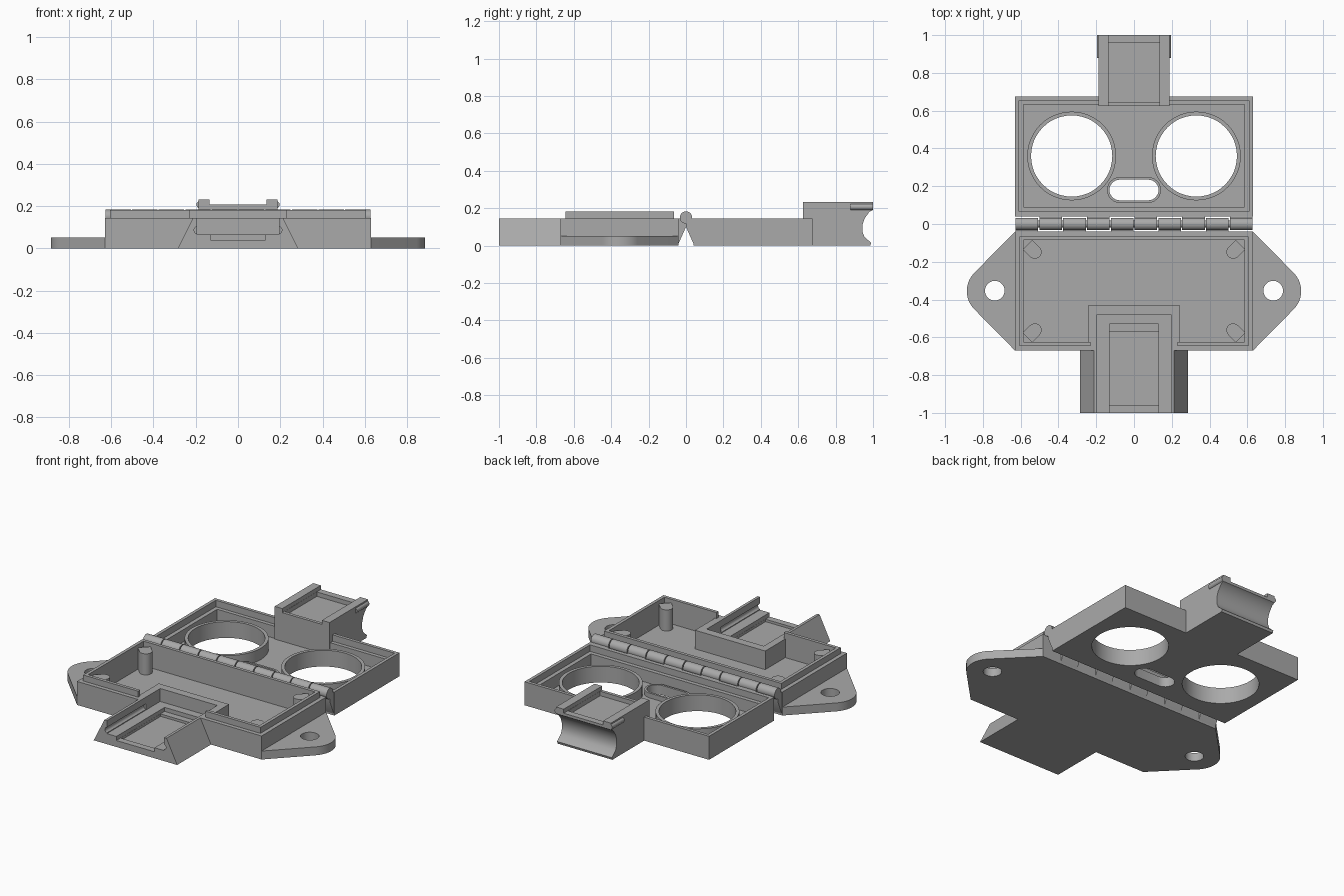
import bpy, bmesh
from math import pi, cos, sin, radians
from mathutils import Vector

if "Cube" in bpy.data.objects:
    bpy.data.objects.remove(bpy.data.objects["Cube"])

grey = bpy.data.materials.new("plain grey")
grey.use_nodes = True
grey.diffuse_color = (0.4, 0.4, 0.4, 1)
grey.node_tree.nodes["Principled BSDF"].inputs["Base Color"].default_value = (0.4, 0.4, 0.4, 1)


def prism(name, pts, axis, a, b):
    """Extrude a 2D outline along an axis from a to b."""
    place = {"x": lambda p, t: (t, p[0], p[1]),
             "y": lambda p, t: (p[0], t, p[1]),
             "z": lambda p, t: (p[0], p[1], t)}[axis]
    bm = bmesh.new()
    lo = [bm.verts.new(place(p, a)) for p in pts]
    hi = [bm.verts.new(place(p, b)) for p in pts]
    bm.faces.new(lo)
    bm.faces.new(hi)
    for i in range(len(pts)):
        j = (i + 1) % len(pts)
        bm.faces.new((lo[i], lo[j], hi[j], hi[i]))
    bmesh.ops.recalc_face_normals(bm, faces=bm.faces)
    me = bpy.data.meshes.new(name)
    bm.to_mesh(me)
    bm.free()
    me.materials.append(grey)
    ob = bpy.data.objects.new(name, me)
    bpy.context.collection.objects.link(ob)
    return ob


def box(name, x0, x1, y0, y1, z0, z1):
    return prism(name, [(x0, y0), (x1, y0), (x1, y1), (x0, y1)], "z", z0, z1)


def arc(cx, cy, r, start, end, n):
    return [(cx + r * cos(radians(start + (end - start) * i / n)),
             cy + r * sin(radians(start + (end - start) * i / n))) for i in range(n + 1)]


def circle(cx, cy, r, n=48):
    return arc(cx, cy, r, 0, 360, n)[:-1]


def stadium(cx, cy, half, r):
    return arc(cx + half, cy, r, -90, 90, 12) + arc(cx - half, cy, r, 90, 270, 12)


def cut(ob, *cutters):
    """Subtract the cutters, then discard them."""
    for c in cutters:
        c.hide_render = True
        m = ob.modifiers.new("cut", "BOOLEAN")
        m.operation, m.solver, m.object = "DIFFERENCE", "EXACT", c
        bpy.context.view_layer.objects.active = ob
        bpy.ops.object.modifier_apply(modifier=m.name)
        bpy.data.objects.remove(c)
    return ob


# Dock recess shared by the base parts: slot, shallow tray and latch grooves
def dock_cutters():
    tools = [box("slot_cutter", -0.195, 0.195, -1.1, -0.48, 0.065, 0.3),
             box("mouth_cutter", -0.13, 0.13, -1.1, -0.53, 0.04, 0.1),
             box("tray_cutter", -0.129, 0.129, -0.96, -0.57, 0.025, 0.1)]
    for s in (-1, 1):
        tools.append(prism("groove_cutter", circle(s * 0.19, 0.087, 0.018, 16), "y", -1.1, -0.62))
    return tools


# Base tray with its dock
base = cut(box("base_tray", -0.63, 0.63, -0.67, -0.04, 0, 0.145),
           box("cavity_cutter", -0.585, 0.585, -0.625, -0.085, 0.03, 0.3))
cut(base, *dock_cutters())
dock = prism("base_dock", [(-0.285, 0), (0.285, 0), (0.212, 0.145), (-0.212, 0.145)],
             "y", -1, -0.66)
cut(dock, *dock_cutters())
surround = box("dock_surround", -0.24, 0.24, -0.66, -0.43, 0.01, 0.145)
cut(surround, *dock_cutters())

# Raised lip, open at the dock
lip = cut(box("base_lip", -0.605, 0.605, -0.645, -0.065, 0.135, 0.182),
          box("lip_cutter", -0.585, 0.585, -0.625, -0.085, 0, 0.3),
          box("lip_gap_cutter", -0.23, 0.23, -0.7, -0.5, 0, 0.3))

for s, side in ((-1, "right"), (1, "left")):
    # Mounting ears
    ear = [(s * x, y) for x, y in
           [(0.62, -0.67), (0.63, -0.67)] + arc(0.748, -0.355, 0.137, -45, 45, 16)
           + [(0.63, -0.04), (0.62, -0.04)]]
    cut(prism(side + "_mounting_ear", ear, "z", 0, 0.052),
        prism("ear_hole_cutter", circle(s * 0.737, -0.353, 0.052, 32), "z", -0.1, 0.2))

    # Corner posts, lengthened diagonally toward the corners
    for t, end in ((-1, "front"), (1, "back")):
        outline = []
        for u, v in arc(0, 0, 0.036, -90, 90, 10) + [(-0.055, 0.036), (-0.055, -0.036)]:
            d, e = Vector((-s, -t)) * 0.7071, Vector((t, -s)) * 0.7071
            p = Vector((s * 0.525, -0.355 + t * 0.207)) + d * u + e * v
            outline.append((p.x, p.y))
        prism(end + "_" + side + "_post", outline, "z", 0.02, 0.16)

# Lid tray with rebate, round windows and a slot
lid = cut(box("lid_tray", -0.63, 0.63, 0.04, 0.675, 0, 0.145),
          box("cavity_cutter", -0.585, 0.585, 0.09, 0.632, 0.03, 0.3),
          box("rebate_cutter", -0.61, 0.61, 0.065, 0.655, 0.105, 0.3))
for s, side in ((-1, "right"), (1, "left")):
    cut(lid, prism("window_cutter", circle(s * 0.33, 0.36, 0.215), "z", -0.1, 0.3))
    cut(prism(side + "_window_ring", circle(s * 0.33, 0.36, 0.235), "z", 0.01, 0.1),
        prism("ring_cutter", circle(s * 0.33, 0.36, 0.215), "z", -0.1, 0.3))
cut(lid, prism("slot_cutter", stadium(0, 0.18, 0.075, 0.055), "z", -0.1, 0.3))
cut(prism("slot_rim", stadium(0, 0.18, 0.075, 0.068), "z", 0.01, 0.06),
    prism("rim_cutter", stadium(0, 0.18, 0.075, 0.055), "z", -0.1, 0.3))

# Lid snout with a concave end, shallow tray and side rails
profile = [(0.625, 0), (0.985, 0), (0.99, 0.015), (0.955, 0.045), (0.943, 0.075),
           (0.943, 0.11), (0.955, 0.145), (0.98, 0.18), (1, 0.19), (1, 0.232), (0.625, 0.232)]
snout = cut(prism("lid_snout", profile, "x", -0.187, 0.187),
            box("channel_cutter", -0.135, 0.135, 0.5, 1.1, 0.207, 0.3),
            box("tray_cutter", -0.134, 0.134, 0.645, 0.96, 0.18, 0.3))
for s, side in ((-1, "right"), (1, "left")):
    prism(side + "_latch_bump", circle(s * 0.18, 0.207, 0.017, 16), "y", 0.88, 1)

# Hinge knuckles alternate between base and lid
step = 1.26 / 10
for i in range(10):
    s = -1 if i % 2 == 0 else 1
    x0, x1 = -0.63 + i * step + 0.003, -0.63 + (i + 1) * step - 0.003
    owner = "base" if s < 0 else "lid"
    prism(owner + "_hinge_knuckle", circle(0, 0.15, 0.033, 24), "x", x0, x1)
    prism(owner + "_hinge_arm",
          [(s * 0.045, 0.01), (s * 0.04, 0.01), (0, 0.1), (0, 0.15), (s * 0.045, 0.143)],
          "x", x0, x1)
prism("hinge_pin", circle(0, 0.15, 0.018, 16), "x", -0.62, 0.62)

# Smooth the rounded walls, keep every corner crisp
bpy.ops.object.select_all(action="DESELECT")
for ob in bpy.context.scene.objects:
    if ob.type == "MESH":
        ob.select_set(True)
        bpy.context.view_layer.objects.active = ob
bpy.ops.object.shade_smooth_by_angle(angle=radians(30))
